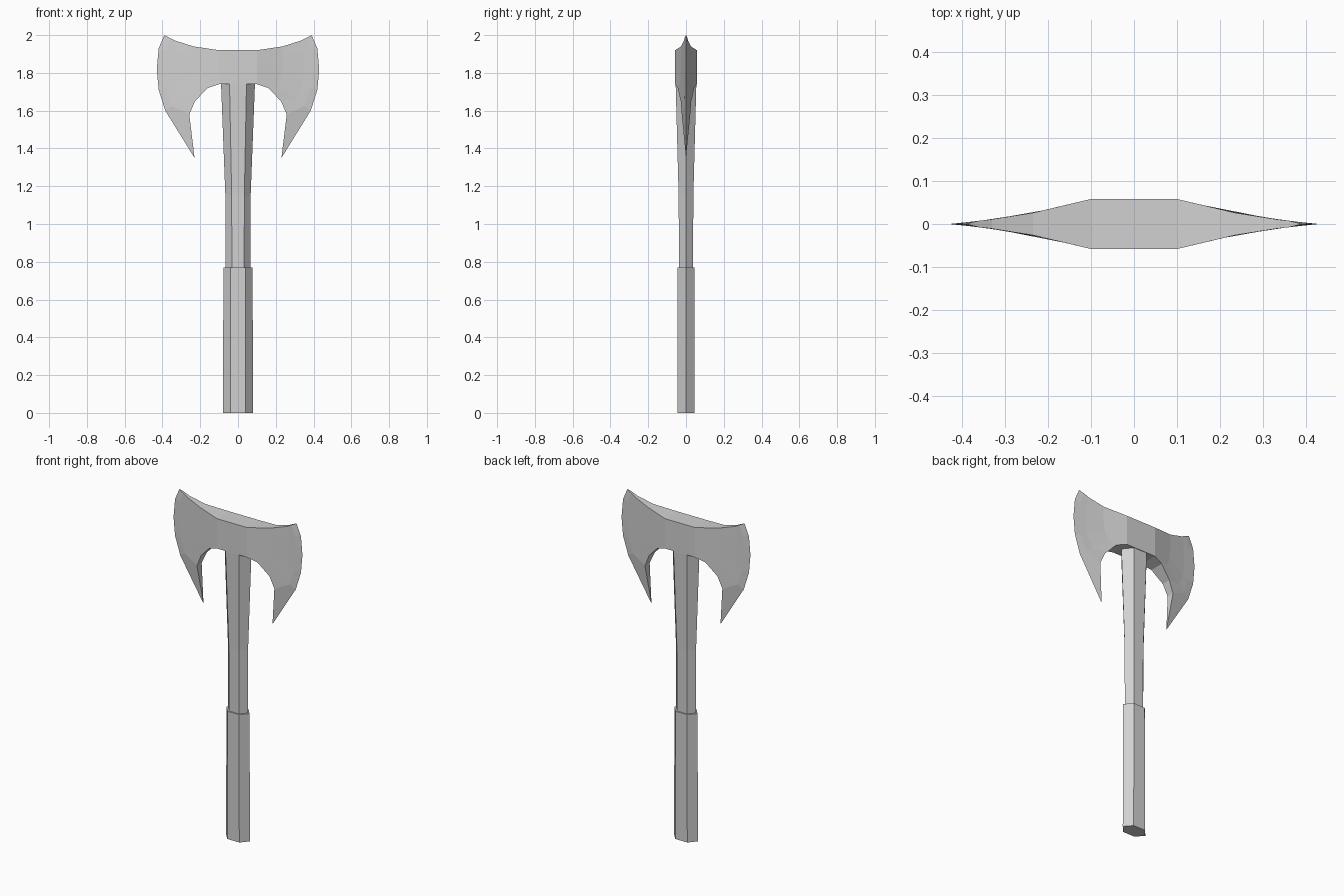
import bpy
import bmesh

cube = bpy.data.objects.get("Cube")
if cube:
    bpy.data.objects.remove(cube, do_unlink=True)

grey = bpy.data.materials.new("plain grey")
grey.use_nodes = True
COLOUR = (0.64, 0.64, 0.64, 1)
grey.diffuse_color = COLOUR
bsdf = next(n for n in grey.node_tree.nodes if n.type == "BSDF_PRINCIPLED")
bsdf.inputs["Base Color"].default_value = COLOUR
bsdf.inputs["Roughness"].default_value = 0.8


def loft(name, rings, caps):
    """Skin a row of closed rings, merging any points that coincide."""
    bm = bmesh.new()
    rows = [[bm.verts.new(p) for p in ring] for ring in rings]
    n = len(rows[0])
    for a, b in zip(rows, rows[1:]):
        for i in range(n):
            j = (i + 1) % n
            bm.faces.new((a[i], a[j], b[j], b[i]))
    if caps:
        bm.faces.new(rows[0][::-1])
        bm.faces.new(rows[-1])
    bmesh.ops.remove_doubles(bm, verts=bm.verts, dist=0.0001)
    bmesh.ops.recalc_face_normals(bm, faces=bm.faces)
    mesh = bpy.data.meshes.new(name)
    bm.to_mesh(mesh)
    bm.free()
    mesh.materials.append(grey)
    obj = bpy.data.objects.new(name, mesh)
    bpy.context.collection.objects.link(obj)
    return obj


def hexagon(z, w, d):
    """Six-sided handle section with corners on the left and right."""
    h = w * 0.5
    return [(w, 0, z), (h, d, z), (-h, d, z), (-w, 0, z), (-h, -d, z), (h, -d, z)]


# Handle: thick grip and a shaft that flares towards the head
loft("grip", [hexagon(0, 0.08, 0.045), hexagon(0.77, 0.077, 0.045)], True)
loft("shaft", [hexagon(0.76, 0.065, 0.037), hexagon(1.15, 0.067, 0.039),
               hexagon(1.75, 0.09, 0.055)], True)

# Half thickness of the head, thinning from the socket to the cutting edge
THICKNESS = [(0.1, 0.058), (0.235, 0.026), (0.33, 0.011), (0.39, 0.004), (0.43, 0)]


def thickness(x):
    for (x0, t0), (x1, t1) in zip(THICKNESS, THICKNESS[1:]):
        if x <= x1:
            return t0 + (t1 - t0) * (x - x0) / (x1 - x0)
    return 0


# Blade sections from the socket outwards, each running from top to bottom
SECTIONS = [
    [(0.1, 1.92 - 0.036 * i) for i in range(6)],
    [(0.235, 1.94), (0.237, 1.9), (0.237, 1.85), (0.23, 1.79), (0.21, 1.74), (0.16, 1.72)],
    [(0.33, 1.97), (0.345, 1.91), (0.35, 1.82), (0.34, 1.73), (0.31, 1.66), (0.228, 1.65)],
    [(0.36, 1.985), (0.385, 1.92), (0.392, 1.82), (0.382, 1.72), (0.35, 1.625), (0.258, 1.58)],
    [(0.39, 2.0), (0.42, 1.93), (0.43, 1.82), (0.42, 1.71), (0.385, 1.6), (0.23, 1.35)],
]


def blade_ring(section, side):
    edge = section is SECTIONS[-1]
    pts = [(x, 0 if edge else thickness(x), z) for x, z in section]
    front = [(side * x, -t, z) for x, t, z in pts]
    back = [(side * x, t, z) for x, t, z in reversed(pts)]
    return front + back


# Double-bitted head, lofted from one cutting edge to the other
rings = [blade_ring(s, -1) for s in reversed(SECTIONS)]
rings += [blade_ring(s, 1) for s in SECTIONS]
loft("axe_head", rings, False)
